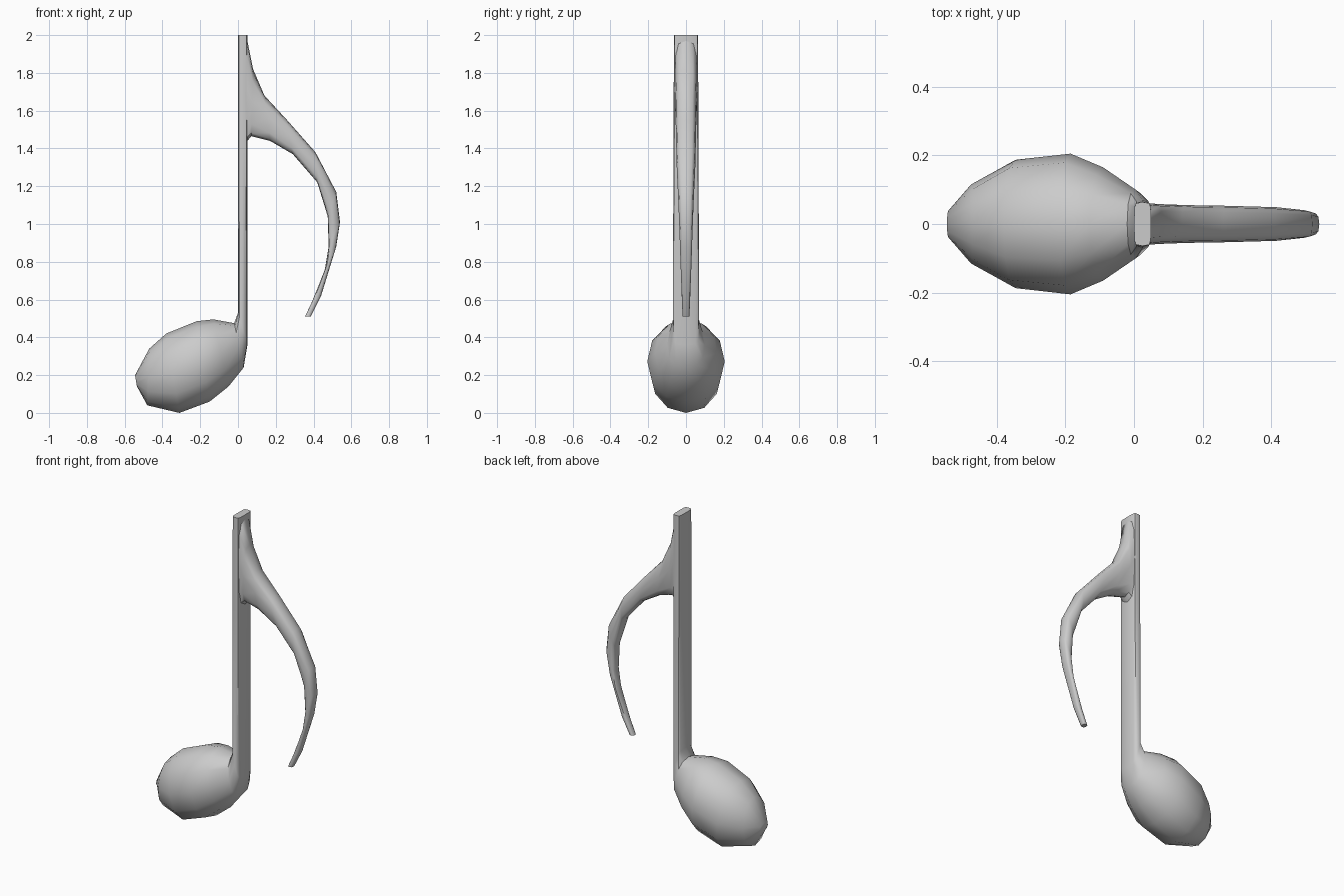
import bpy, bmesh, math

SIDES = 12


def loft(name, sections):
    """Skin rings; each is (x1, z1, x2, z2, half depth in y, roundness exponent)."""
    bm = bmesh.new()
    rings = []
    for x1, z1, x2, z2, w, k in sections:
        ring = []
        for i in range(SIDES):
            a = 2 * math.pi * i / SIDES
            c, s = math.cos(a), math.sin(a)
            u = math.copysign(abs(c) ** k, c) if abs(c) > 1e-6 else 0.0
            v = math.copysign(abs(s) ** k, s) if abs(s) > 1e-6 else 0.0
            ring.append(bm.verts.new(((x1 + x2) / 2 + u * (x1 - x2) / 2,
                                      w * v,
                                      (z1 + z2) / 2 + u * (z1 - z2) / 2)))
        rings.append(ring)
    for a, b in zip(rings, rings[1:]):
        for i in range(SIDES):
            j = (i + 1) % SIDES
            bm.faces.new((a[i], a[j], b[j], b[i]))
    bm.faces.new(rings[0])
    bm.faces.new(rings[-1])
    bmesh.ops.recalc_face_normals(bm, faces=bm.faces)
    mesh = bpy.data.meshes.new(name)
    bm.to_mesh(mesh)
    bm.free()
    obj = bpy.data.objects.new(name, mesh)
    bpy.context.collection.objects.link(obj)
    bpy.ops.object.select_all(action='DESELECT')
    obj.select_set(True)
    bpy.context.view_layer.objects.active = obj
    bpy.ops.object.shade_smooth_by_angle(angle=math.radians(50))
    return obj


# Tilted oval head flowing into the flat, upright stem
loft("note_head_and_stem", [
    (-0.545, 0.20, -0.535, 0.14, 0.04, 1.0),
    (-0.47, 0.34, -0.48, 0.04, 0.115, 0.95),
    (-0.38, 0.42, -0.31, 0.00, 0.187, 0.95),
    (-0.22, 0.485, -0.15, 0.06, 0.205, 0.95),
    (-0.13, 0.495, -0.05, 0.14, 0.165, 0.95),
    (-0.02, 0.475, 0.03, 0.24, 0.10, 0.8),
    (0.00, 0.53, 0.05, 0.36, 0.07, 0.5),
    (0.00, 1.42, 0.05, 1.42, 0.066, 0.4),
    (0.00, 2.00, 0.05, 2.00, 0.064, 0.4),
])

# Curved flag: outer and inner edge points, tapering to the tip
loft("note_flag", [
    (0.03, 1.99, 0.03, 1.42, 0.06, 0.6),
    (0.047, 1.985, 0.05, 1.44, 0.06, 0.6),
    (0.08, 1.82, 0.07, 1.465, 0.058, 0.65),
    (0.14, 1.68, 0.17, 1.44, 0.055, 0.65),
    (0.26, 1.55, 0.29, 1.37, 0.053, 0.65),
    (0.41, 1.38, 0.42, 1.22, 0.049, 0.65),
    (0.52, 1.17, 0.475, 1.04, 0.040, 0.65),
    (0.54, 1.01, 0.48, 0.88, 0.034, 0.65),
    (0.52, 0.88, 0.46, 0.76, 0.030, 0.65),
    (0.48, 0.75, 0.425, 0.67, 0.026, 0.65),
    (0.44, 0.62, 0.39, 0.585, 0.022, 0.65),
    (0.385, 0.51, 0.355, 0.51, 0.018, 0.65),
])
